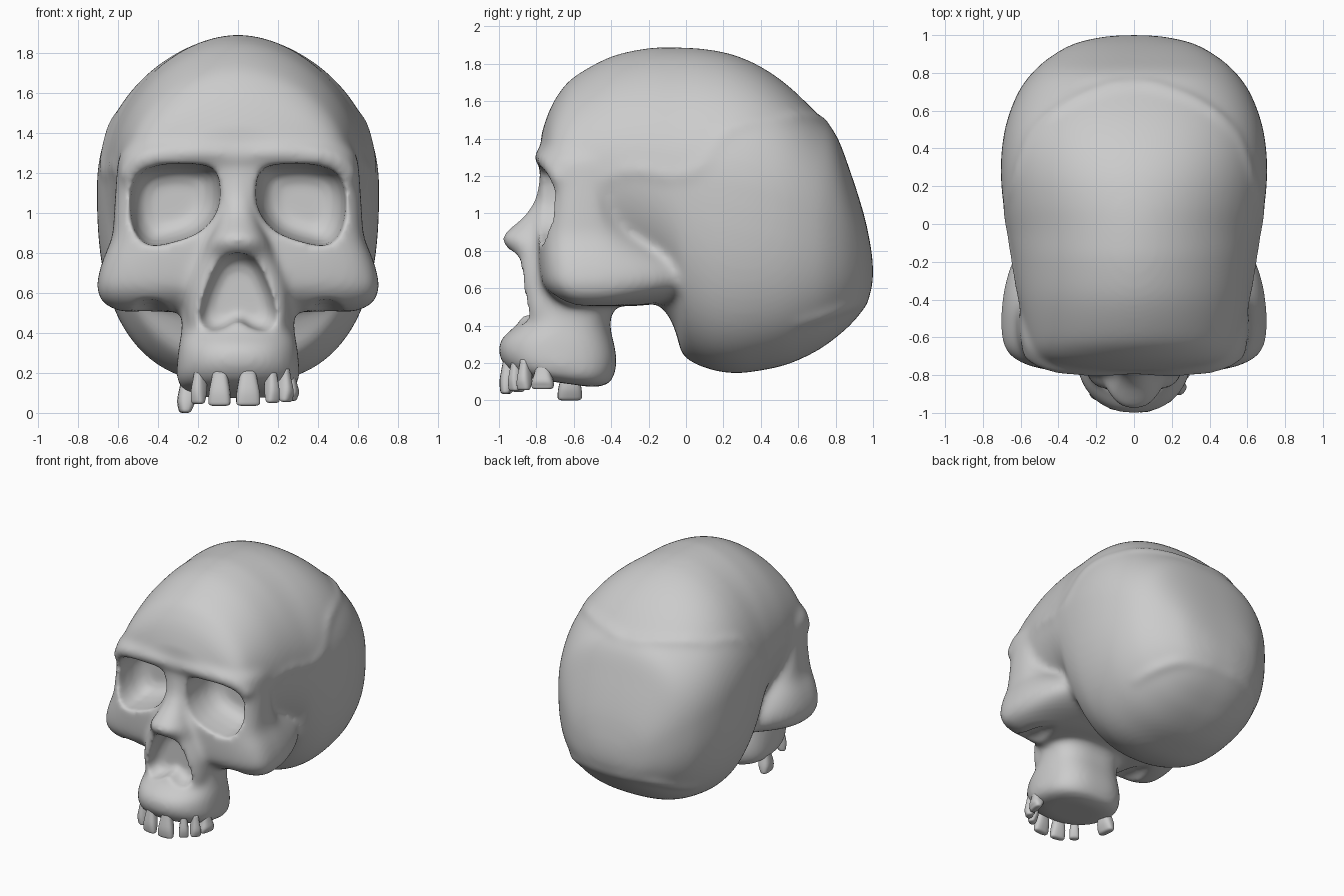
import bpy, bmesh, math
from mathutils import Vector

if "Cube" in bpy.data.objects:
    bpy.data.objects.remove(bpy.data.objects["Cube"])


def spline(pts, k=6, closed=False):
    """Catmull-Rom interpolation of tuples of any length."""
    n, out = len(pts), []
    for i in range(n if closed else n - 1):
        ids = [(i + j) % n if closed else min(max(i + j, 0), n - 1) for j in (-1, 0, 1, 2)]
        for s in range(k):
            t = s / k
            out.append(tuple(
                .5 * (2 * q + (r - p) * t + (2 * p - 5 * q + 4 * r - u) * t * t
                      + (3 * q - p - 3 * r + u) * t ** 3)
                for p, q, r, u in zip(*[pts[j] for j in ids])))
    if not closed:
        out.append(tuple(pts[-1]))
    return out


def loft(bm, rings):
    """Skin a stack of equal rings and cap both ends."""
    vs = [[bm.verts.new(p) for p in r] for r in rings]
    n = len(vs[0])
    faces = [bm.faces.new((a[i], a[(i + 1) % n], b[(i + 1) % n], b[i]))
             for a, b in zip(vs, vs[1:]) for i in range(n)]
    faces += [bm.faces.new(vs[0]), bm.faces.new(vs[-1])]
    bmesh.ops.recalc_face_normals(bm, faces=faces)


def oval(n, count=48):
    """Unit superellipse; n is (exponent of upper half, of lower half)."""
    pts = []
    for i in range(count):
        a = 2 * math.pi * (i + .5) / count
        c, s = math.cos(a), math.sin(a)
        e = 2 / (n[0] if s > 0 else n[1])
        pts.append((math.copysign(abs(c) ** e, c), math.copysign(abs(s) ** e, s)))
    return pts


def stack(bm, rows, n, tilt=0, mid=None):
    """Loft along z from rows of (z, half width, front y, back y)."""
    rings = []
    for z, w, f, b in spline(rows, 4):
        c = (f + b) / 2 if mid is None else mid
        k = tilt * max(0, min(1, (.4 - z) / .25))
        ring = []
        for u, v in oval(n):
            dy = v * (b - c if v > 0 else c - f)
            ring.append((w * u, c + dy, z - k * dy))
        rings.append(ring)
    loft(bm, rings)


def ridge(bm, pts, r):
    """Rounded welt along a path, on both sides."""
    for x, y, z in spline(pts, 8):
        for s in (1, -1):
            g = bmesh.ops.create_icosphere(bm, subdivisions=2, radius=r)
            bmesh.ops.translate(bm, verts=g['verts'], vec=Vector((s * x, y, z)))


def make(name, bm):
    me = bpy.data.meshes.new(name)
    bm.to_mesh(me)
    bm.free()
    ob = bpy.data.objects.new(name, me)
    bpy.context.collection.objects.link(ob)
    for p in me.polygons:
        p.use_smooth = True
    return ob


skull = bmesh.new()

# Braincase: rows of (y, half width, top z, bottom z, z of widest point)
CRANIUM = spline([
    (-.775, .30, 1.42, 1.10, 1.27), (-.735, .46, 1.54, .90, 1.27),
    (-.685, .53, 1.635, .75, 1.26), (-.60, .565, 1.73, .62, 1.25),
    (-.40, .61, 1.84, .54, 1.24), (-.20, .64, 1.885, .54, 1.22),
    (-.10, .657, 1.889, .46, 1.2), (-.05, .665, 1.889, .35, 1.19), (-.015, .672, 1.888, .24, 1.19),
    (.10, .692, 1.88, .175, 1.17), (.25, .705, 1.85, .145, 1.14),
    (.40, .70, 1.785, .16, 1.1), (.55, .672, 1.68, .195, 1.05),
    (.70, .612, 1.535, .265, .98), (.80, .54, 1.425, .335, .92),
    (.88, .45, 1.22, .405, .85), (.95, .33, 1.0, .49, .77),
    (.985, .2, .84, .57, .71), (1.0, .08, .73, .64, .685)], 5)


def exps(y):
    return 1.85 + .6 * max(0, y), 1.8 + .8 * max(0, min(1, (y + .3) / .45))


loft(skull, [[(w * u, y, zm + v * ((zt - zm) if v > 0 else (zm - zb)))
              for u, v in oval(exps(y), 64)] for y, w, zt, zb, zm in CRANIUM])


def on_side(y, z):
    """Point on the right side of the braincase."""
    _, w, zt, zb, zm = min(CRANIUM, key=lambda r: abs(r[0] - y))
    n = exps(y)[0 if z > zm else 1]
    f = min(1, (z - zm) / (zt - zm) if z > zm else (zm - z) / (zm - zb))
    return (w * (1 - f ** n) ** (1 / n) - .012, y, z)


def on_top(x, y):
    """Point on the roof of the braincase."""
    _, w, zt, zb, zm = min(CRANIUM, key=lambda r: abs(r[0] - y))
    n = exps(y)[0]
    return (x, y, zm + (zt - zm) * (1 - (x / w) ** n) ** (1 / n) - .015)


# Temporal line, running over the back of the roof, and the ridge low on the back
ridge(skull, [on_side(*p) for p in ((-.5, 1.14), (-.38, 1.21), (-.25, 1.23), (-.06, 1.2), (.08, 1.25),
                                    (.2, 1.42), (.33, 1.48))]
      + [on_top(*p) for p in ((.53, .48), (.42, .59), (.26, .68), (.1, .73), (0, .735))], .028)
ridge(skull, [on_side(*p) for p in ((.6, .42), (.75, .46), (.88, .51))]
      + [(.15, .945, .53), (0, .95, .53)], .028)

# Face plate with cheekbones and side arches
stack(skull, [(1.40, .40, -.74, -.3), (1.34, .54, -.78, -.15), (1.28, .595, -.785, -.15),
              (1.15, .61, -.76, -.27), (1.0, .62, -.77, -.26), (.88, .63, -.79, -.12),
              (.78, .67, -.79, .10), (.70, .695, -.785, .25), (.62, .705, -.77, .24),
              (.55, .675, -.71, .02), (.505, .59, -.62, -.25)], (2, 4), 0, -.5)
# Brow ridge
ridge(skull, [(0, -.755, 1.29), (.2, -.765, 1.3), (.4, -.75, 1.285), (.5, -.715, 1.25),
              (.55, -.68, 1.19)], .05)
# Nose bridge and the raised rim of its opening
stack(skull, [(1.24, .10, -.78, -.6), (1.1, .085, -.80, -.6), (1.0, .095, -.855, -.6),
              (.93, .115, -.93, -.6), (.87, .145, -.99, -.6), (.82, .17, -.96, -.6),
              (.76, .19, -.90, -.6)], (2.2, 2.2))
stack(skull, [(.84, .13, -.90, -.6), (.78, .18, -.905, -.6), (.70, .22, -.895, -.6),
              (.6, .25, -.89, -.6), (.45, .255, -.87, -.6), (.38, .22, -.85, -.6)], (3, 3))
# Upper jaw
stack(skull, [(.095, .20, -.85, -.50), (.12, .275, -.94, -.42), (.17, .305, -.985, -.385),
              (.24, .305, -1.005, -.37), (.32, .298, -.985, -.385), (.39, .285, -.92, -.405),
              (.45, .28, -.87, -.40), (.52, .285, -.865, -.36), (.60, .31, -.865, -.25),
              (.8, .26, -.86, -.3), (.9, .18, -.84, -.4)], (2.8, 2.2), .14)
skull = make("skull", skull)

# Eye sockets, nose opening and hollows under the cheeks, as one cutter
cut = bmesh.new()
ORBIT = spline([(.12, 1.215), (.25, 1.245), (.40, 1.235), (.50, 1.19), (.54, 1.08), (.525, .93),
                (.46, .845), (.36, .845), (.2, .9), (.115, .99), (.09, 1.1)], 5, True)
half = [(.085, .765), (.15, .65), (.19, .53), (.195, .455), (.145, .41), (.07, .42)]
NOSE = spline([(0, .80)] + half + [(0, .455)] + [(-x, z) for x, z in half[::-1]], 5, True)
HOLLOW = [(.44 + .12 * u, .44 + .13 * v) for u, v in oval((2, 2), 24)]


def socket(outline, cx, cz, side, depths):
    loft(cut, [[(side * (cx + (x - cx) * s), y, cz + (z - cz) * s) for x, z in outline]
               for y, s in depths])


for side in (1, -1):
    socket(ORBIT, .33, 1.05, side, ((-1.1, 1.02), (-.72, 1), (-.63, .96), (-.55, .87),
                                    (-.5, .72), (-.475, .45)))
    socket(HOLLOW, .44, .44, side, ((-1.1, 1.05), (-.68, 1), (-.5, .8), (-.35, .5), (-.25, .2)))
socket(NOSE, 0, .58, 1, ((-1.2, 1), (-.88, 1), (-.82, .94), (-.77, .8), (-.75, .55)))
cutter = make("socket_cutter", cut)
cutter.hide_render = True


def remesh_smooth(ob, size, rounds):
    m = ob.modifiers.new("merge", 'REMESH')
    m.mode = 'VOXEL'
    m.voxel_size = size
    m.use_smooth_shade = True
    m = ob.modifiers.new("soften", 'SMOOTH')
    m.factor = .5
    m.iterations = rounds


# Fuse the bones, cut the openings, then soften their rims
remesh_smooth(skull, .018, 18)
b = skull.modifiers.new("openings", 'BOOLEAN')
b.operation = 'DIFFERENCE'
b.solver = 'EXACT'
b.object = cutter
remesh_smooth(skull, .016, 10)
bpy.context.view_layer.update()
dg = bpy.context.evaluated_depsgraph_get()
baked = bpy.data.meshes.new_from_object(skull.evaluated_get(dg))
skull.modifiers.clear()
skull.data = baked
for p in baked.polygons:
    p.use_smooth = True
bpy.data.objects.remove(cutter)

# Teeth: x, y, gum z, tip z, width, depth, turn in degrees
TEETH = [(.05, -.95, .18, .035, .12, .075, 4), (-.09, -.94, .18, .035, .11, .075, -10),
         (.165, -.905, .18, .05, .07, .075, 35), (-.19, -.885, .18, .045, .07, .08, -38),
         (.23, -.86, .17, .055, .075, .08, 55), (.255, -.765, .15, .06, .12, .085, 78),
         (-.25, -.62, .13, 0, .13, .09, -84)]
for i, (x, y, top, tip, w, d, turn) in enumerate(TEETH):
    bm = bmesh.new()
    c, s = math.cos(math.radians(turn)), math.sin(math.radians(turn))
    rows = spline([(top + .05, .6, .8), (top, .72, .9), ((top + tip) / 2, .95, 1),
                   (tip + .02, 1, .75), (tip + .005, .9, .55), (tip, .6, .3)], 3)
    rings = []
    for z, kw, kd in rows:
        pts = [(u * kw * w / 2, v * kd * d / 2 - .12 * (top - z)) for u, v in oval((2.8, 2.8), 20)]
        rings.append([(x + p * c - q * s, y + p * s + q * c, z) for p, q in pts])
    loft(bm, rings)
    make(f"tooth_{i + 1}", bm)
